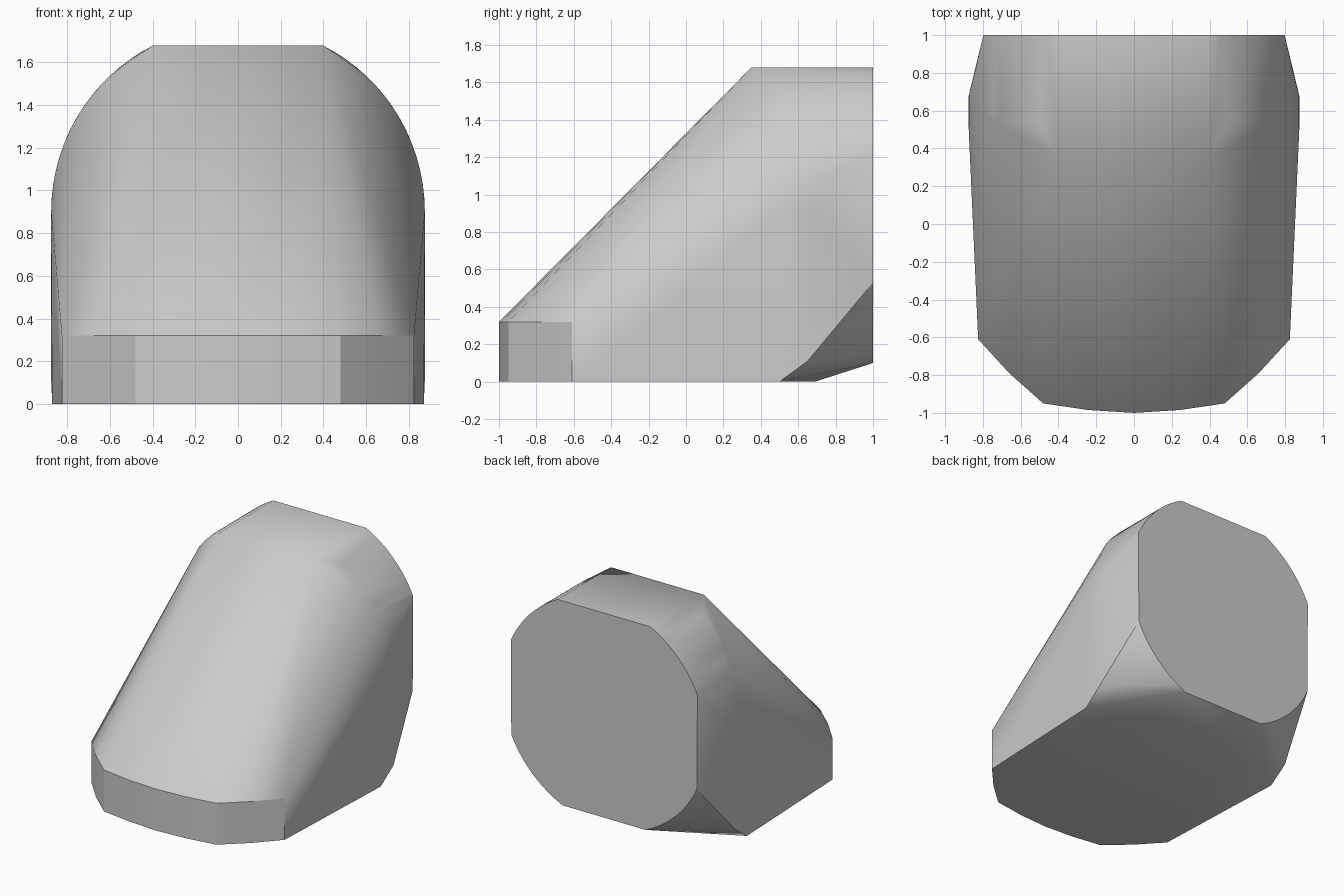
import bpy, bmesh, math

cube = bpy.data.objects.get("Cube")
if cube:
    bpy.data.objects.remove(cube)

R, MID, TOP = 0.875, 0.9, 1.68


def half_width(z):
    return math.sqrt(max(R * R - (z - MID) ** 2, 0))


points = []

# Curved toe of the base, as a vertical wall
toe = [(0, -1), (0.24, -0.985), (0.48, -0.95), (0.66, -0.79), (0.825, -0.61)]
for x, y in toe:
    points += [(x, y, 0), (x, y, 0.32)]

# Rear edge of the sole and lower side corners
points += [(0.355, 0.69, 0), (0.87, 0.5, 0), (0.875, 0.65, 0.11), (0.875, 0.68, MID)]

# Flat back: a circle cut off at the top, bottom and sides
STEPS = 12
for i in range(STEPS + 1):
    t = i / STEPS
    for low, high in ((0.1, 0.53), (1.26, TOP)):
        z = low + (high - low) * t
        points.append((half_width(z), 1, z))

# Rounded upper body: front rim, and the curve where the side taper begins
points.append((half_width(TOP), 0.35, TOP))
for i in range(1, STEPS):
    z = TOP + (MID - TOP) * i / STEPS
    x = half_width(z)
    front = 0.53 if x < 0.72 else 0.57
    back = min(1, 0.68 + (R - x) * 0.32 / 0.085)
    points += [(x, min(front, back), z), (x, back, z)]
points.append((0.875, 0.5, MID))

# Mirror and wrap the sections in one closed skin
bm = bmesh.new()
for x, y, z in points:
    for side in (1, -1):
        bm.verts.new((x * side, y, z))
bmesh.ops.remove_doubles(bm, verts=bm.verts, dist=0.001)
hull = bmesh.ops.convex_hull(bm, input=bm.verts)
loose = {g for g in hull["geom_interior"] + hull["geom_unused"]
         if isinstance(g, bmesh.types.BMVert)}
bmesh.ops.delete(bm, geom=list(loose), context="VERTS")
bmesh.ops.dissolve_limit(bm, angle_limit=math.radians(0.5), verts=bm.verts, edges=bm.edges)
bmesh.ops.recalc_face_normals(bm, faces=bm.faces)

mesh = bpy.data.meshes.new("wedge_body")
bm.to_mesh(mesh)
bm.free()
body = bpy.data.objects.new("wedge_body", mesh)
bpy.context.collection.objects.link(body)

# Plain grey finish
grey = bpy.data.materials.new("light_grey")
grey.use_nodes = True
colour = (0.6, 0.6, 0.6, 1)
grey.diffuse_color = colour
grey.node_tree.nodes["Principled BSDF"].inputs["Base Color"].default_value = colour
mesh.materials.append(grey)

# Smooth curves with crisp corners
bpy.ops.object.select_all(action="DESELECT")
body.select_set(True)
bpy.context.view_layer.objects.active = body
bpy.ops.object.shade_smooth_by_angle(angle=math.radians(30))
